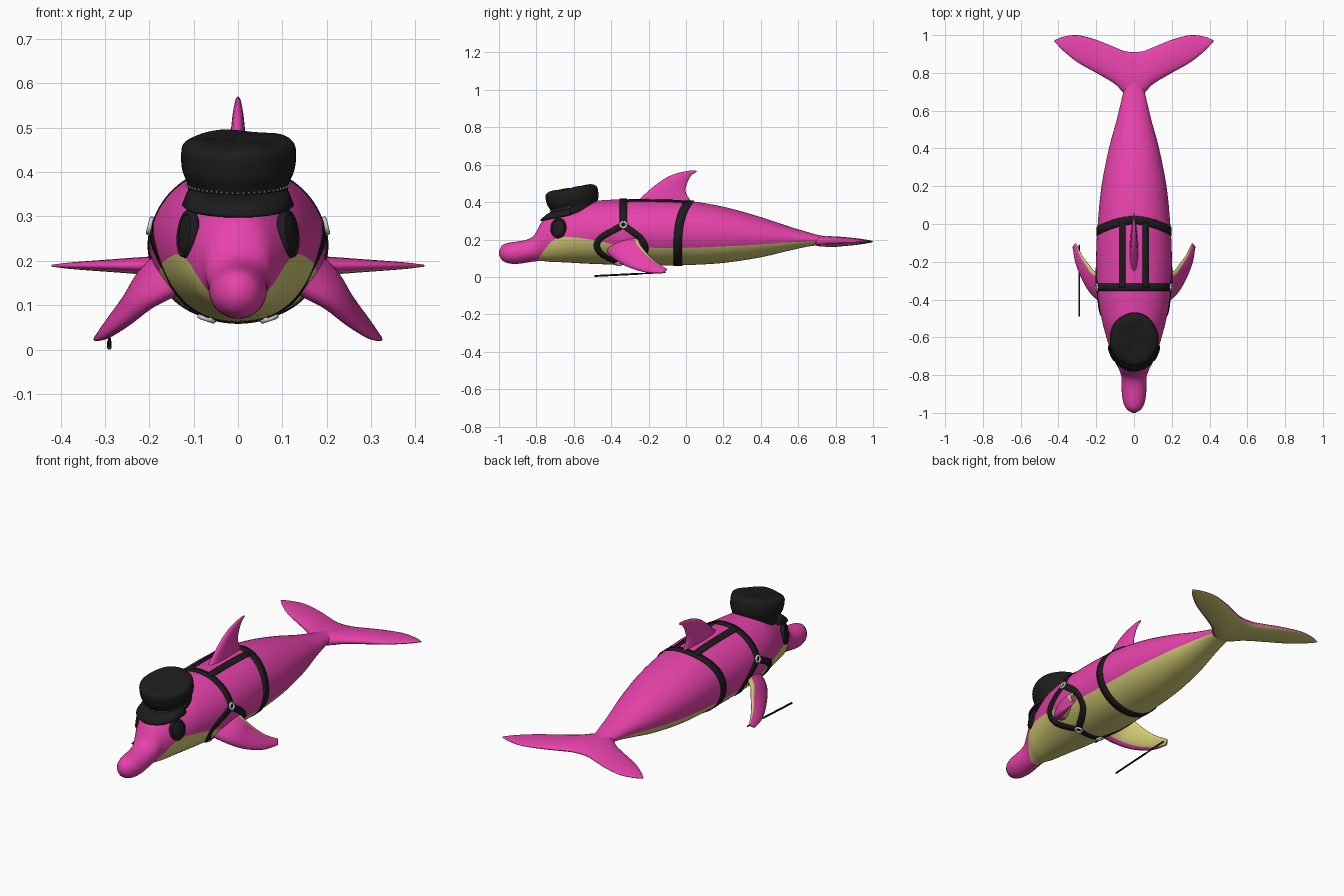
import bpy, bmesh
from math import sin, cos, pi, acos, asin, radians
from mathutils import Vector, Matrix

if "Cube" in bpy.data.objects:
    bpy.data.objects.remove(bpy.data.objects["Cube"], do_unlink=True)


def material(name, rgb):
    m = bpy.data.materials.new(name)
    m.use_nodes = True
    m.diffuse_color = (*rgb, 1)
    m.node_tree.nodes["Principled BSDF"].inputs["Base Color"].default_value = (*rgb, 1)
    return m


PINK = material("pink skin", (0.8, 0.055, 0.41))
YELLOW = material("pale yellow belly", (0.66, 0.61, 0.18))
BLACK = material("black cloth", (0.012, 0.012, 0.012))
SILVER = material("silver metal", (0.65, 0.65, 0.65))


def interp(table, t):
    """Smooth curve through rows of (key, values...)."""
    n = len(table)
    t = min(max(t, table[0][0]), table[-1][0])
    i = next(k for k in range(n - 1) if t <= table[k + 1][0])
    a, b = table[i], table[i + 1]
    p, q = table[max(i - 1, 0)], table[min(i + 2, n - 1)]
    h = b[0] - a[0]
    u = (t - a[0]) / h
    out = []
    for c in range(1, len(a)):
        ma = (b[c] - p[c]) / (b[0] - p[0]) * h
        mb = (q[c] - a[c]) / (q[0] - a[0]) * h
        d = b[c] - a[c]
        out.append(a[c] + u * (ma + u * (3 * d - 2 * ma - mb + u * (ma + mb - 2 * d))))
    return out


def grid_mesh(name, rows, mats, closed=True, caps=(True, True), rule=None, smooth=True):
    """Skin rows of points into one object; rule(row, column) picks the material."""
    bm = bmesh.new()
    vs = [[bm.verts.new(p) for p in r] for r in rows]
    n = len(rows[0])
    for i in range(len(rows) - 1):
        for k in range(n if closed else n - 1):
            j = (k + 1) % n
            f = bm.faces.new((vs[i][k], vs[i][j], vs[i + 1][j], vs[i + 1][k]))
            f.smooth = smooth
            f.material_index = rule(i, k) if rule else 0
    if closed:
        for row, cap in zip((vs[0], vs[-1]), caps):
            if cap:
                bm.faces.new(row).smooth = smooth
    bmesh.ops.recalc_face_normals(bm, faces=bm.faces)
    me = bpy.data.meshes.new(name)
    bm.to_mesh(me)
    bm.free()
    for m in mats:
        me.materials.append(m)
    ob = bpy.data.objects.new(name, me)
    bpy.context.collection.objects.link(ob)
    return ob


def finish(name, mat):
    ob = bpy.context.object
    ob.name = name
    ob.data.materials.append(mat)
    bpy.ops.object.shade_smooth()


# Body stations: y, half width, bottom, top
BODY = [(-1, .008, .115, .14), (-.985, .035, .09, .168), (-.95, .055, .073, .182),
        (-.9, .064, .07, .19), (-.85, .066, .077, .2), (-.81, .067, .083, .225),
        (-.77, .08, .085, .297), (-.72, .106, .08, .328), (-.65, .131, .078, .36),
        (-.55, .16, .072, .4), (-.45, .182, .068, .41), (-.33, .197, .063, .415),
        (-.15, .2, .06, .415), (0, .192, .063, .408), (.2, .172, .075, .375),
        (.4, .133, .105, .32), (.55, .092, .14, .27), (.65, .068, .162, .24),
        (.72, .052, .17, .222), (.8, .04, .172, .21), (.88, .02, .18, .2)]
# Height of the belly colour edge along y
EDGE = [(-1, 0), (-.81, .075), (-.76, .14), (-.715, .193), (-.65, .214), (-.58, .21),
        (-.48, .195), (-.35, .168), (-.1, .155), (.3, .168), (.6, .187), (.9, .188)]


def surf(y, phi, off=0.0):
    """Point and outward normal on the body; phi is measured from the top."""
    hw, zb, zt = interp(BODY, y)
    hz = (zt - zb) / 2
    nrm = Vector((sin(phi) / hw, 0, cos(phi) / hz)).normalized()
    return Vector((hw * sin(phi), y, (zt + zb) / 2 + hz * cos(phi))) + nrm * off, nrm


# Body, with a ring vertex placed exactly on the colour edge
UP, LOW = 36, 22
ys = [-1 + 1.88 * (i / 120) for i in range(121)]
rings = []
for y in ys:
    hw, zb, zt = interp(BODY, y)
    c = (interp(EDGE, y)[0] - (zt + zb) / 2) / ((zt - zb) / 2)
    e = acos(min(max(c, -.97), .9))
    phis = [-e + 2 * e * k / UP for k in range(UP)]
    phis += [e + 2 * (pi - e) * k / LOW for k in range(LOW)]
    rings.append([surf(y, p)[0] for p in phis])
grid_mesh("body", rings, (PINK, YELLOW),
          rule=lambda i, k: int(k >= UP and ys[i] > -.81))


def fin(name, table, yellow=(), mirror=True, steps=28, caps=(True, True)):
    """Blade through rows of (t, leading xyz, trailing xyz, half thickness).
    Columns 0-9 run over the upper side, 10-19 back along the underside."""
    N = 20
    at = lambda t: interp(table, t)
    rows = []
    for s in range(steps + 1):
        t = table[-1][0] * s / steps
        v = at(t)
        lead, trail = Vector(v[:3]), Vector(v[3:6])
        a, b = at(t - .05), at(t + .05)
        span = Vector(b[:3]) + Vector(b[3:6]) - Vector(a[:3]) - Vector(a[3:6])
        n = (trail - lead).cross(span).normalized()
        n = -n if n.z < 0 else n
        ring = []
        for k in range(N):
            w = 2 * pi * k / N
            u = .5 - .5 * cos(w)
            ring.append(lead.lerp(trail, u) + n * (v[6] * sin(w) * (1.25 - .5 * u)))
        rows.append(ring)
    ob = grid_mesh(name, rows, (PINK, YELLOW), caps=caps, rule=lambda i, k: int(k in yellow))
    if mirror:
        ob.modifiers.new("Mirror", 'MIRROR').merge_threshold = .0005


Z = .189
fluke = [(0, .66, .91, .027), (.05, .69, .915, .028), (.1, .74, .935, .025), (.2, .8, .975, .02),
         (.3, .857, 1, .013), (.38, .922, .99, .007), (.42, .965, .973, .002)]
fin("tail_fluke", [(x, x, a, Z, x, b, Z, th) for x, a, b, th in fluke],
    range(11, 18), caps=(False, True))
fin("flippers", [(0, .13, -.43, .14, .15, -.25, .235, .035),
                 (1, .2, -.39, .1, .21, -.25, .185, .028),
                 (2, .257, -.315, .055, .24, -.215, .135, .021),
                 (3, .303, -.215, .025, .276, -.165, .083, .014),
                 (4, .324, -.125, .02, .308, -.1, .042, .005)], range(8, 17))
dorsal = [(-.3, .37, .05, .37, .024), (-.165, .49, 0, .45, .017), (-.08, .543, .006, .5, .012),
          (0, .565, .028, .542, .007), (.05, .57, .058, .562, .003)]
fin("dorsal_fin", [(i, 0, a, b, 0, c, d, th) for i, (a, b, c, d, th) in enumerate(dorsal)],
    mirror=False)


# Harness straps that hug the body
def strap(name, path, width, steps=48):
    """path(u) gives (y, phi) for u from 0 to 1."""
    rows = []
    for s in range(steps + 1):
        u = s / steps
        p, n = surf(*path(u), .002)
        t = surf(*path(min(u + .01, 1)))[0] - surf(*path(max(u - .01, 0)))[0]
        side = n.cross(t).normalized() * width / 2
        rows.append([p - side, p, p + side])
    ob = grid_mesh(name, rows, (BLACK,), closed=False)
    m = ob.modifiers.new("Solidify", 'SOLIDIFY')
    m.thickness, m.offset = .003, 0


def ring(name, y, phi):
    p, n = surf(y, phi, .006)
    bpy.ops.mesh.primitive_torus_add(major_radius=.016, minor_radius=.006, major_segments=20,
                                     minor_segments=8, location=p,
                                     rotation=n.to_track_quat('Z', 'Y').to_euler())
    finish(name, SILVER)


def rear_path(u):
    phi = pi * (2 * u - 1)
    return -.045 + .065 * (.5 + .5 * cos(phi)) ** 4, phi


FRONT, SIDE, UNDER = -.335, 1.35, 2.78
strap("front_strap", lambda u: (FRONT, SIDE * (2 * u - 1)), .04)
strap("rear_strap", rear_path, .045, 72)
strap("chest_strap", lambda u: (-.36, UNDER + 2 * (pi - UNDER) * u), .03, 12)
loops = {"fore": [(0, FRONT, SIDE), (.4, -.465, 1.8), (.65, -.465, 2.2), (1, -.36, UNDER)],
         "aft": [(0, FRONT, SIDE), (.4, -.23, 1.85), (.65, -.23, 2.3), (1, -.36, UNDER)]}
for s, label in ((1, "left"), (-1, "right")):
    def back_path(u, s=s):
        y = FRONT + .34 * u
        return y, s * asin(.062 / interp(BODY, y)[0])
    strap(label + "_back_strap", back_path, .036)
    for part, pts in loops.items():
        def loop_path(u, s=s, pts=pts):
            y, phi = interp(pts, u)
            return y, s * phi
        strap(f"{label}_{part}_loop", loop_path, .034)
    ring(label + "_side_ring", FRONT, s * SIDE)
    ring(label + "_chest_ring", -.36, s * UNDER)

    # Dark oval eye pieces with a rim
    rot = Vector((s * .92, -.37, .12)).to_track_quat('Z', 'Y').to_euler()
    spot = (s * .113, -.682, .261)
    bpy.ops.mesh.primitive_uv_sphere_add(segments=28, ring_count=14, location=spot, rotation=rot)
    bpy.context.object.scale = (.042, .052, .015)
    finish(label + "_eye_lens", BLACK)
    bpy.ops.mesh.primitive_torus_add(major_radius=.042, minor_radius=.007, major_segments=32,
                                     minor_segments=8, location=spot, rotation=rot)
    bpy.context.object.scale = (.93, 1.13, 1.6)
    finish(label + "_eye_rim", BLACK)

# Soft cap, tilted forward
HAT = (Matrix.Translation((0, -.6, .381)) @ Matrix.Rotation(radians(10), 4, 'X')
       @ Matrix.Diagonal((.96, 1.05, 1, 1)))
crown = [(0, .1, -.05), (1, .114, -.035), (2, .12, -.005), (3, .132, .025), (4, .135, .06),
         (5, .13, .083), (6, .108, .095), (7, .06, .096), (8, .004, .095)]
rows = []
for i in range(33):
    r, z = interp(crown, i / 4)
    puff = max(0, min(1, (i - 8) / 8)) * min(1, r / .1)
    rows.append([HAT @ Vector((r * (1 + .012 * puff * sin(5 * a)) * sin(a),
                               -r * (1 + .012 * puff * sin(5 * a)) * cos(a),
                               z + .003 * puff * sin(4 * a)))
                 for a in (2 * pi * k / 48 for k in range(48))])
grid_mesh("cap_crown", rows, (BLACK,))

rows = []
for k in range(33):
    a = radians(-80 + 160 * k / 32)
    out = .066 * cos(a)
    rows.append([HAT @ Vector((r * sin(a), -r * cos(a), z)) for r, z in
                 ((.108, -.005), (.117 + out * .5, -.024), (.117 + out, -.045))])
visor = grid_mesh("cap_visor", rows, (BLACK,), closed=False)
visor.modifiers.new("Solidify", 'SOLIDIFY').thickness = .008

# Row of tiny studs above the visor
bm = bmesh.new()
for k in range(27):
    a = radians(-78 + 6 * k)
    bmesh.ops.create_icosphere(bm, subdivisions=1, radius=.003, matrix=HAT @ Matrix.Translation(
        (.124 * sin(a), -.124 * cos(a), -.006)))
me = bpy.data.meshes.new("cap_studs")
bm.to_mesh(me)
bm.free()
me.materials.append(SILVER)
bpy.context.collection.objects.link(bpy.data.objects.new("cap_studs", me))

# Thin baton held by the right flipper
for name, ya, yb, r in (("baton_shaft", -.49, -.25, .005), ("baton_grip", -.26, -.11, .0035)):
    height = lambda y: .005 + (y + .49) * .05
    a, b = Vector((-.29, ya, height(ya))), Vector((-.29, yb, height(yb)))
    bpy.ops.mesh.primitive_cylinder_add(vertices=12, radius=r, depth=(b - a).length,
                                        location=(a + b) / 2,
                                        rotation=(b - a).to_track_quat('Z', 'Y').to_euler())
    finish(name, BLACK)
    bpy.ops.object.shade_smooth_by_angle()
